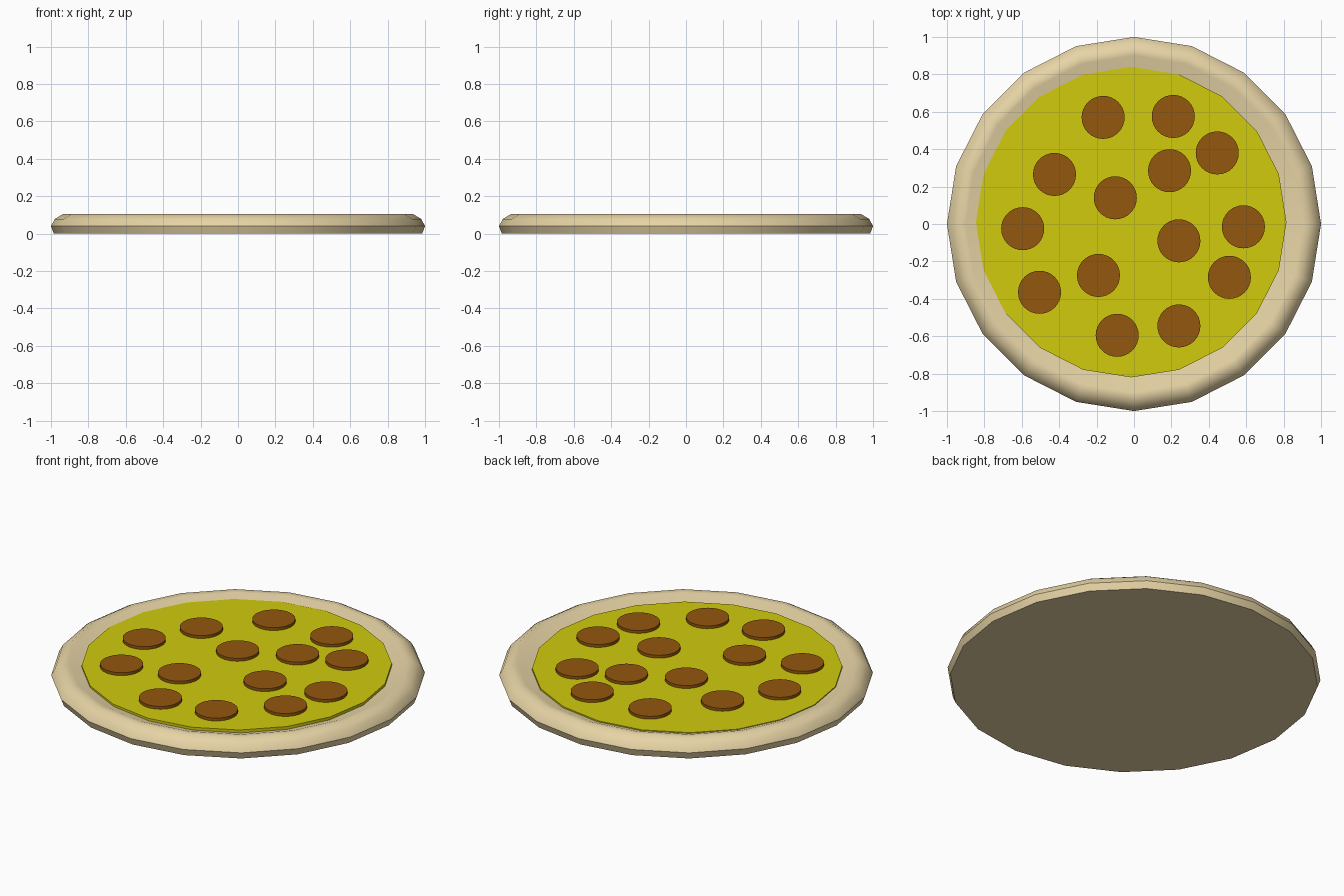
import bpy, bmesh
from math import cos, sin, pi, radians

if "Cube" in bpy.data.objects:
    bpy.data.objects.remove(bpy.data.objects["Cube"])


def material(name, color):
    m = bpy.data.materials.new(name)
    m.diffuse_color = (*color, 1)
    m.use_nodes = True
    m.node_tree.nodes["Principled BSDF"].inputs["Base Color"].default_value = m.diffuse_color
    return m


def lathe(name, profile, sides, mat, centre=(0, 0)):
    """Closed solid turned around z from (radius, z) rings, bottom to top."""
    bm = bmesh.new()
    rings = [[bm.verts.new((r * cos(2 * pi * i / sides), r * sin(2 * pi * i / sides), z))
              for i in range(sides)] for r, z in profile]
    for low, high in zip(rings, rings[1:]):
        for i in range(sides):
            j = (i + 1) % sides
            bm.faces.new((low[i], low[j], high[j], high[i]))
    bm.faces.new(rings[0][::-1])
    bm.faces.new(rings[-1])
    mesh = bpy.data.meshes.new(name)
    bm.to_mesh(mesh)
    bm.free()
    obj = bpy.data.objects.new(name, mesh)
    obj.location = (*centre, 0)
    bpy.context.collection.objects.link(obj)
    mesh.materials.append(mat)
    bpy.ops.object.select_all(action='DESELECT')
    obj.select_set(True)
    bpy.context.view_layer.objects.active = obj
    bpy.ops.object.shade_smooth_by_angle(angle=radians(40))
    return obj


dough = material("dough", (0.80, 0.66, 0.38))
cheese = material("melted_cheese", (0.64, 0.60, 0.004))
meat = material("cured_meat", (0.29, 0.095, 0.004))

# Crust with a raised, rounded rim
lathe("crust", [(0.985, 0), (1.0, 0.04), (0.98, 0.078), (0.935, 0.105),
                (0.90, 0.103), (0.81, 0.07)], 20, dough)

# Cheese layer, slightly off centre
lathe("cheese", [(0.83, 0.06), (0.83, 0.088)], 20, cheese, (-0.015, 0.01))

# Scattered round slices
slices = [(-.165, .57), (.21, .575), (.445, .38), (.19, .285), (-.425, .265),
          (-.10, .14), (-.595, -.025), (.24, -.09), (.585, -.015), (.51, -.285),
          (-.19, -.275), (-.505, -.365), (-.09, -.595), (.24, -.545)]
for n, pos in enumerate(slices, 1):
    lathe(f"topping_slice_{n}", [(0.115, 0.08), (0.115, 0.105)], 32, meat, pos)
